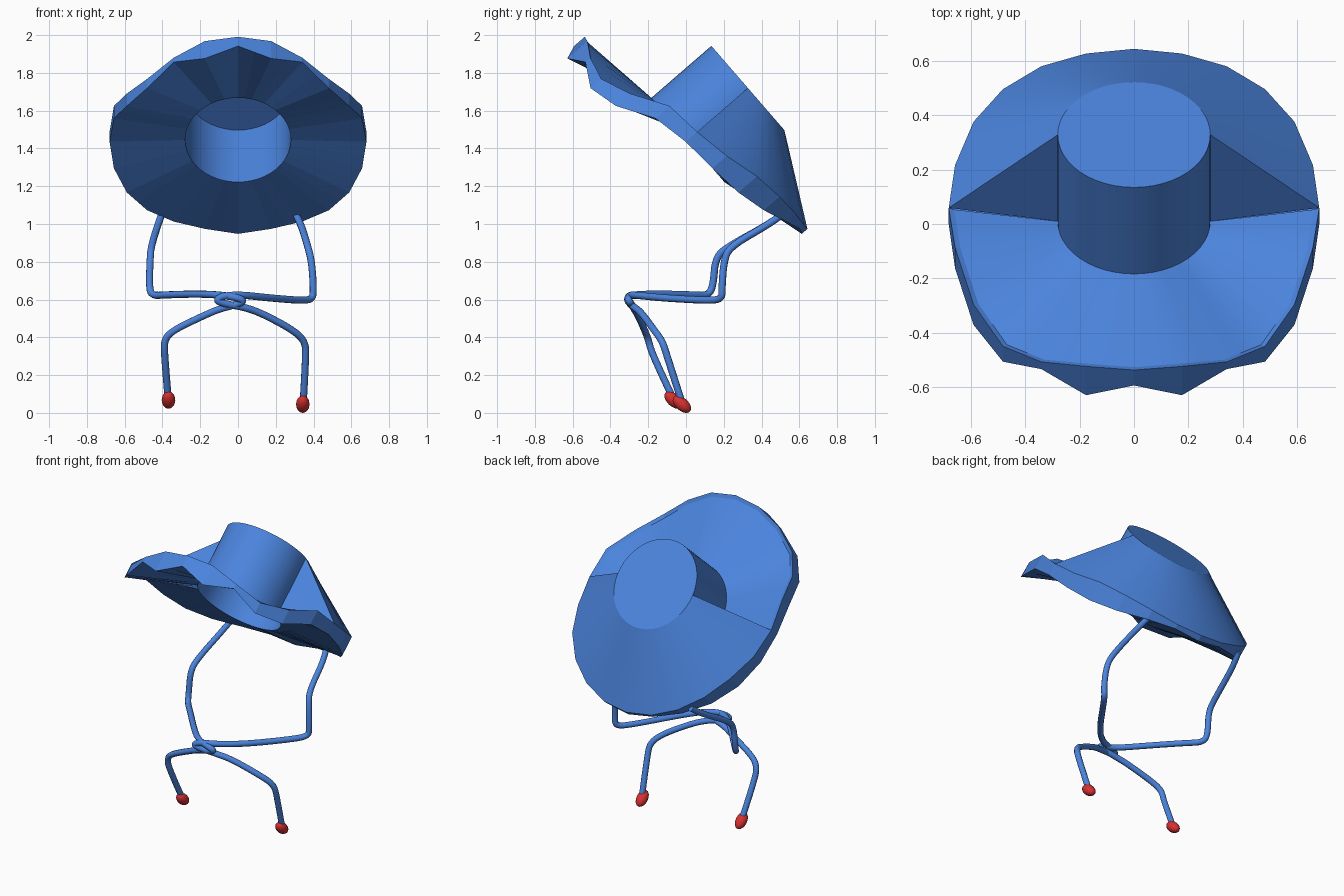
import bpy, bmesh, math
from mathutils import Vector

if "Cube" in bpy.data.objects:
    bpy.data.objects.remove(bpy.data.objects["Cube"])


def material(name, rgb):
    m = bpy.data.materials.new(name)
    m.diffuse_color = (*rgb, 1)
    m.use_nodes = True
    m.node_tree.nodes["Principled BSDF"].inputs["Base Color"].default_value = m.diffuse_color
    return m


BLUE = material("blue", (0.07, 0.23, 0.72))
RED = material("red", (0.68, 0.03, 0.03))

# Tilted hat frame: BACK runs along the brim to the rear, AXIS runs up the crown
CENTRE = Vector((0, 0.01, 1.445))
BACK = Vector((0, 0.655, -0.756))
AXIS = Vector((0, 0.756, 0.655))
N = 48


def hat_point(angle, rx, rd, h):
    """Angle 0 is the front of the hat, 180 degrees the back."""
    return (CENTRE + Vector((rx * math.sin(angle), 0, 0))
            - BACK * rd * math.cos(angle) + AXIS * h)


def round_ring(h):
    return [hat_point(2 * math.pi * i / N, 0.28, 0.295, h) for i in range(N)]


# Brim edge heights every 15 degrees, front to back (mirrored to the other side)
UPPER = [-.055, -.06, -.105, -.135, -.07, .045, .065, .10, .15, .17, .175, .17, .17]
LOWER = [-.13, -.20, -.14, -.21, -.17, -.055, -.015, 0, .02, .06, .11, .14, .13]


def rim_ring(heights, rx, rd):
    coarse = [hat_point(math.radians(15 * i), rx, rd, heights[min(i, 24 - i)])
              for i in range(24)]
    ring = []
    for i in range(24):
        ring += [coarse[i], (coarse[i] + coarse[(i + 1) % 24]) / 2]
    return ring


def mesh_object(name, faces, mat, smooth=None):
    bm = bmesh.new()
    for f in faces:
        bm.faces.new([bm.verts.new(p) for p in f])
    bmesh.ops.remove_doubles(bm, verts=bm.verts, dist=0.0005)
    bmesh.ops.recalc_face_normals(bm, faces=bm.faces)
    me = bpy.data.meshes.new(name)
    bm.to_mesh(me)
    bm.free()
    ob = bpy.data.objects.new(name, me)
    bpy.context.collection.objects.link(ob)
    me.materials.append(mat)
    if smooth:
        bpy.ops.object.select_all(action='DESELECT')
        bpy.context.view_layer.objects.active = ob
        ob.select_set(True)
        bpy.ops.object.shade_smooth_by_angle(angle=math.radians(smooth))
    return ob


def band(a, b, start=0, end=N):
    return [(a[i % N], a[(i + 1) % N], b[(i + 1) % N], b[i % N])
            for i in range(start, end)]


base, top = round_ring(0), round_ring(0.42)
upper, lower = rim_ring(UPPER, 0.68, 0.77), rim_ring(LOWER, 0.68, 0.77)
lip = rim_ring([h - 0.008 for h in UPPER], 0.66, 0.745)
q = N // 4

# Crown: open cylinder with a flat top
mesh_object("crown", band(base, top) + [top], BLUE, 30)

# Brim: underside, wavy edge, front upper face with lip
mesh_object("brim_underside", band(base, lower), BLUE)
mesh_object("brim_edge", band(lower, upper) + band(upper, lip, -q, q), BLUE)
mesh_object("brim_front", band(base, lip, -q, q), BLUE, 20)

# Rear flap: cone from the crown top to the brim edge, closed by side walls
mesh_object("rear_flap", band(top, upper, q, 3 * q), BLUE, 20)
for side, i in (("right", q), ("left", 3 * q)):
    mesh_object(side + "_flap_wall", [(top[i], base[i], upper[i])], BLUE)


def cord(name, pts):
    cu = bpy.data.curves.new(name, 'CURVE')
    cu.dimensions = '3D'
    cu.bevel_depth = 0.019
    cu.bevel_resolution = 3
    cu.use_fill_caps = True
    sp = cu.splines.new('NURBS')
    sp.points.add(len(pts) - 1)
    for p, co in zip(sp.points, pts):
        p.co = (*co, 1)
    sp.order_u = 3
    sp.use_endpoint_u = True
    sp.resolution_u = 5
    cu.materials.append(BLUE)
    ob = bpy.data.objects.new(name, cu)
    bpy.context.collection.objects.link(ob)


# Chin cords, looping around each other at the knot
cord("right_cord", [
    (.30, .52, 1.06), (.33, .46, 1.01), (.37, .23, .88), (.39, .20, .80),
    (.40, .19, .66), (.395, .19, .60), (.33, .10, .595), (.15, -.15, .61),
    (.02, -.28, .625), (-.08, -.305, .62), (-.12, -.31, .595), (-.06, -.295, .575),
    (.03, -.275, .56), (.12, -.235, .53), (.29, -.17, .44), (.355, -.125, .38),
    (.36, -.10, .30), (.345, -.02, .05)])
cord("left_cord", [
    (-.40, .52, 1.06), (-.42, .46, 1.01), (-.46, .22, .88), (-.465, .155, .82),
    (-.47, .145, .68), (-.46, .12, .62), (-.38, .03, .625), (-.22, -.16, .63),
    (-.10, -.285, .625), (0, -.31, .61), (.035, -.30, .59), (-.02, -.285, .57),
    (-.10, -.275, .55), (-.17, -.255, .52), (-.34, -.22, .44), (-.39, -.20, .39),
    (-.39, -.18, .31), (-.37, -.07, .08)])

# Bead on the end of each cord
for name, loc in (("right_bead", (.343, -.022, .046)), ("left_bead", (-.368, -.066, .068))):
    bpy.ops.mesh.primitive_uv_sphere_add(segments=16, ring_count=10, radius=1, location=loc)
    ob = bpy.context.object
    ob.name = name
    ob.scale = (.036, .058, .034)
    ob.rotation_euler = (math.radians(-42), 0, 0)
    ob.data.materials.append(RED)
    bpy.ops.object.shade_smooth_by_angle(angle=math.radians(40))
